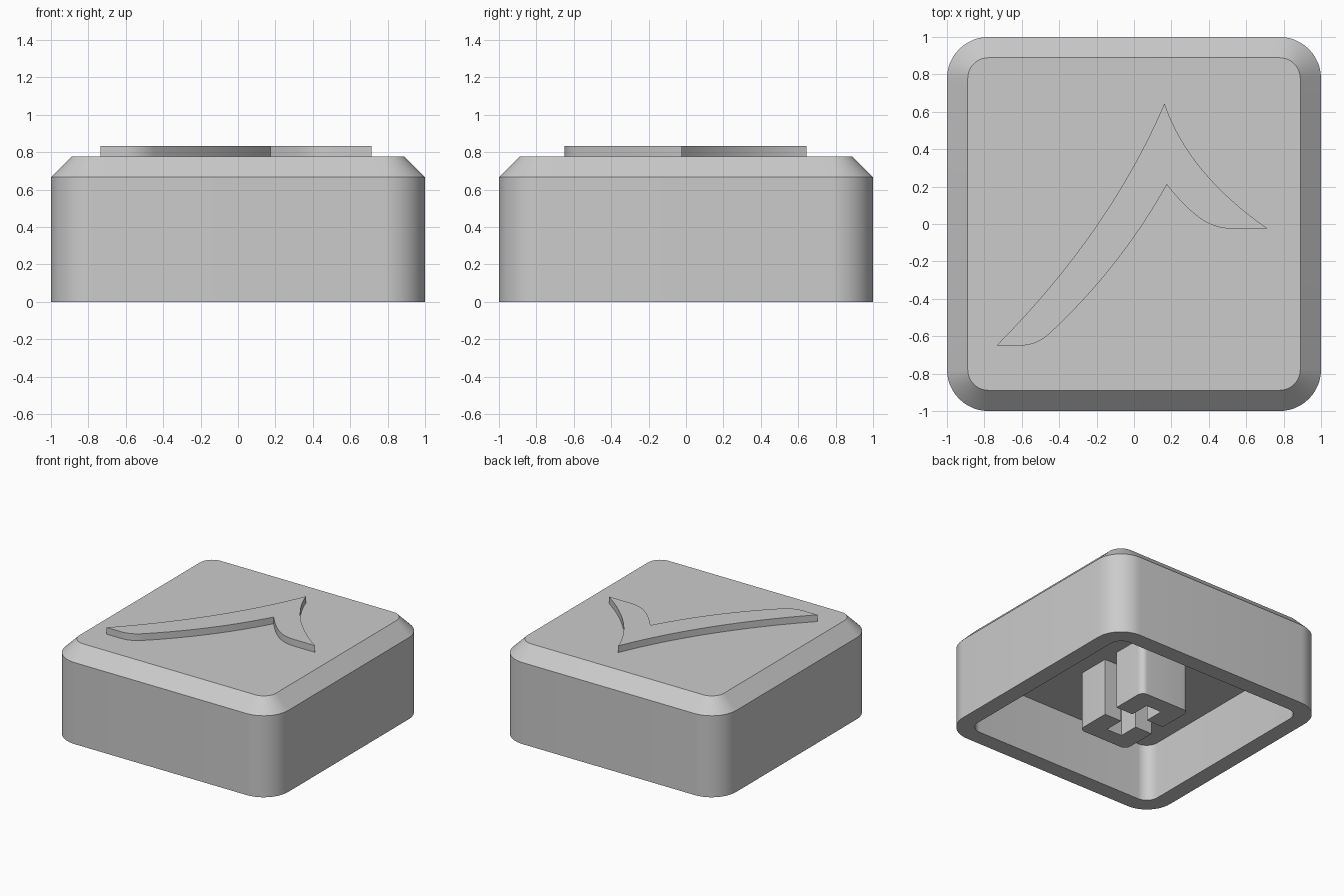
import bpy, bmesh, math
from mathutils import Vector

cube = bpy.data.objects.get("Cube")
if cube:
    bpy.data.objects.remove(cube, do_unlink=True)

grey = bpy.data.materials.new("plain_grey")
grey.use_nodes = True
GREY = (0.6, 0.6, 0.6, 1)
grey.diffuse_color = GREY
grey.node_tree.nodes["Principled BSDF"].inputs["Base Color"].default_value = GREY


def finish(name, bm):
    """Turn a bmesh into a smooth-shaded object with sharp edges kept."""
    bmesh.ops.recalc_face_normals(bm, faces=bm.faces)
    mesh = bpy.data.meshes.new(name)
    bm.to_mesh(mesh)
    bm.free()
    mesh.materials.append(grey)
    obj = bpy.data.objects.new(name, mesh)
    bpy.context.collection.objects.link(obj)
    bpy.ops.object.select_all(action='DESELECT')
    obj.select_set(True)
    bpy.context.view_layer.objects.active = obj
    bpy.ops.object.shade_smooth_by_angle(angle=math.radians(30))
    return obj


def arc(cx, cy, r, start, steps=12):
    """Quarter circle, counter-clockwise from the start angle in degrees."""
    angles = [math.radians(start + 90 * i / steps) for i in range(steps + 1)]
    return [(cx + r * math.cos(t), cy + r * math.sin(t)) for t in angles]


def rounded_square(h, r):
    c = h - r
    corners = [(c, c), (-c, c), (-c, -c), (c, -c)]
    return [p for i, (x, y) in enumerate(corners) for p in arc(x, y, r, 90 * i)]


def curve(a, ctrl, b, steps=16):
    """Quadratic curve from a towards b, leaving out the end point."""
    a, ctrl, b = Vector(a), Vector(ctrl), Vector(b)
    ts = [i / steps for i in range(steps)]
    return [tuple(a * (1 - t) ** 2 + ctrl * 2 * t * (1 - t) + b * t * t) for t in ts]


def prism(name, outline, z0, z1):
    bm = bmesh.new()
    low = [bm.verts.new((x, y, z0)) for x, y in outline]
    high = [bm.verts.new((x, y, z1)) for x, y in outline]
    bm.faces.new(low)
    bm.faces.new(high)
    for i in range(len(low)):
        j = (i + 1) % len(low)
        bm.faces.new((low[i], low[j], high[j], high[i]))
    return finish(name, bm)


TOP = 0.778
CEILING = 0.47

# Hollow cap: rings run from the top face down the outside and up the inside
bm = bmesh.new()
rings = []
for half, radius, z in [(0.889, 0.111, TOP), (1, 0.222, 0.667), (1, 0.222, 0),
                        (0.867, 0.1, 0), (0.867, 0.1, CEILING)]:
    rings.append([bm.verts.new((x, y, z)) for x, y in rounded_square(half, radius)])
for upper, lower in zip(rings, rings[1:]):
    for i in range(len(upper)):
        j = (i + 1) % len(upper)
        bm.faces.new((upper[i], upper[j], lower[j], lower[i]))
bm.faces.new(rings[0])
bm.faces.new(rings[-1])
finish("cap_shell", bm)

# Stem under the cap: one bracket-shaped half, mirrored to leave a cross slot
SX, SY, R = 0.225, 0.362, 0.05
SLOT, NOTCH, REACH = 0.065, 0.07, 0.228
half_outline = [(-SX, SLOT), (-NOTCH, SLOT), (-NOTCH, REACH),
                (NOTCH, REACH), (NOTCH, SLOT), (SX, SLOT)]
half_outline += arc(SX - R, SY - R, R, 0, 8) + arc(R - SX, SY - R, R, 90, 8)
stem = prism("stem", half_outline, 0, CEILING + 0.01)
mirror = stem.modifiers.new("mirror", 'MIRROR')
mirror.use_axis = (False, True, False)

# Raised curved chevron on the top face
peak, inner_peak = (0.163, 0.645), (0.175, 0.21)
left_tip, right_tip = (-0.735, -0.65), (0.715, -0.025)
left_bend, left_foot = (-0.45, -0.585), (-0.61, -0.65)
right_bend, right_foot = (0.39, 0.008), (0.53, -0.025)
outline = curve(peak, (-0.13, -0.04), left_tip) + [left_tip]
outline += curve(left_foot, (-0.52, -0.65), left_bend)
outline += curve(left_bend, (-0.07, -0.23), inner_peak)
outline += curve(inner_peak, (0.3, 0.055), right_bend)
outline += curve(right_bend, (0.45, -0.025), right_foot) + [right_foot]
outline += curve(right_tip, (0.29, 0.27), peak)
prism("raised_chevron", outline, TOP - 0.01, 0.833)
